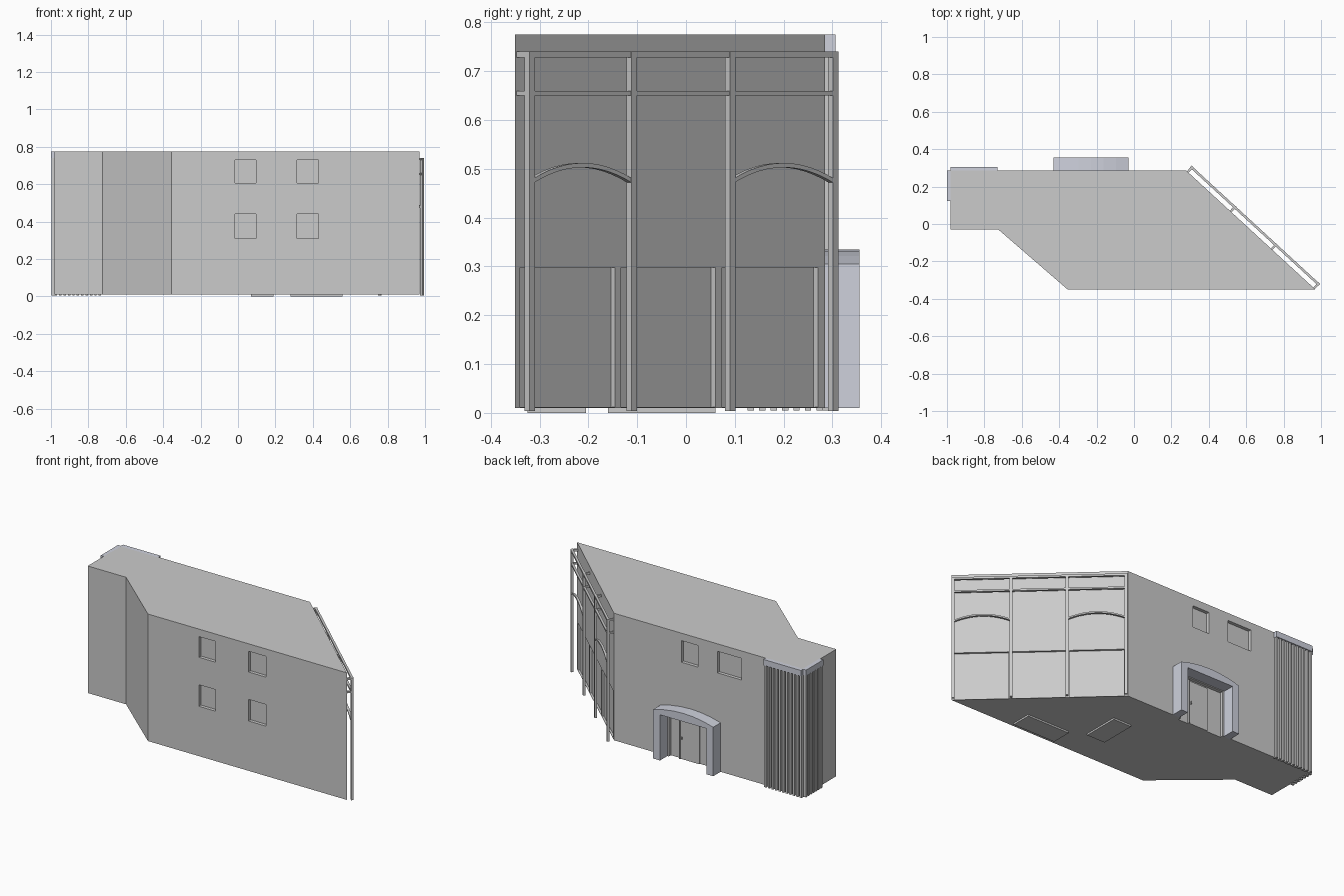
import bpy, bmesh, math
from mathutils import Matrix, Vector

if "Cube" in bpy.data.objects:
    bpy.data.objects.remove(bpy.data.objects["Cube"])

I4 = Matrix.Identity(4)
steel = bpy.data.materials.new("pale_trim")
steel.diffuse_color = (0.62, 0.64, 0.72, 1)
steel.use_nodes = True
steel.node_tree.nodes["Principled BSDF"].inputs["Base Color"].default_value = steel.diffuse_color


def finish(name, bm, mat=None):
    bmesh.ops.recalc_face_normals(bm, faces=bm.faces)
    me = bpy.data.meshes.new(name)
    bm.to_mesh(me)
    bm.free()
    ob = bpy.data.objects.new(name, me)
    bpy.context.collection.objects.link(ob)
    if mat:
        me.materials.append(mat)
    return ob


def add_box(bm, x, y, z, frame=I4):
    size = Matrix.Diagonal((x[1] - x[0], y[1] - y[0], z[1] - z[0], 1))
    centre = Vector((sum(x) / 2, sum(y) / 2, sum(z) / 2))
    bmesh.ops.create_cube(bm, size=1, matrix=frame @ Matrix.Translation(centre) @ size)


def boxes(name, items, frame=I4, mat=None):
    bm = bmesh.new()
    for x, y, z in items:
        add_box(bm, x, y, z, frame)
    return finish(name, bm, mat)


def add_prism(bm, pts, offset, frame=I4):
    verts = [bm.verts.new(frame @ Vector(p)) for p in pts]
    face = bm.faces.new(verts)
    ext = bmesh.ops.extrude_face_region(bm, geom=[face])
    moved = [v for v in ext["geom"] if isinstance(v, bmesh.types.BMVert)]
    bmesh.ops.translate(bm, verts=moved, vec=frame.to_3x3() @ Vector(offset))


# Slanted facade frame: x runs along the wall, y points outward
start, end = Vector((0.28, 0.285, 0)), Vector((0.97, -0.35, 0))
facade = Matrix.Translation(start) @ Matrix.Rotation(
    math.atan2(end.y - start.y, end.x - start.x), 4, 'Z')
length = (end - start).length

# Main building mass
outline = [(-0.98, 0.285), (-0.98, -0.03), (-0.725, -0.03),
           (-0.355, -0.35), (0.97, -0.35), (0.28, 0.285)]
bm = bmesh.new()
add_prism(bm, [(x, y, 0.01) for x, y in outline], (0, 0, 0.765))
body = finish("building_body", bm)

# Window, door and ground-floor glazing recesses
bm = bmesh.new()
for x in ((-0.015, 0.095), (0.315, 0.43)):
    for z in ((0.31, 0.44), (0.605, 0.73)):
        add_box(bm, x, (-0.4, -0.33), z)
for x in ((-0.28, -0.17), (-0.57, -0.41)):
    add_box(bm, x, (0.265, 0.34), (0.60, 0.73))
add_box(bm, (-0.375, -0.085), (0.265, 0.34), (-0.02, 0.28))
for t in ((0.022, 0.312), (0.332, 0.618), (0.635, 0.923)):
    add_box(bm, t, (-0.012, 0.05), (0.012, 0.298), facade)
cutter = finish("recess_cutter", bm)
cutter.hide_render = True
mod = body.modifiers.new("recesses", 'BOOLEAN')
mod.operation, mod.solver, mod.object = 'DIFFERENCE', 'EXACT', cutter
bpy.context.view_layer.objects.active = body
bpy.ops.object.modifier_apply(modifier=mod.name)
bpy.data.objects.remove(cutter)

# Free-standing frame in front of the slanted facade
posts = (0.01, 0.322, 0.62, 0.928)
near, far = 0.025, 0.039
levels = ((0.728, 0.74), (0.65, 0.66))
boxes("facade_posts", [((t - 0.008, t + 0.008), (near, far), (0.004, 0.74)) for t in posts], facade)
boxes("facade_beams", [((posts[0], posts[-1]), (near, far - 0.001), z) for z in levels], facade)
boxes("facade_ties", [((t - 0.006, t + 0.006), (-0.002, near + 0.002), z)
                      for t in posts for z in levels], facade)

# Shallow arches in the two outer bays
bm = bmesh.new()
for a, b in ((posts[0], posts[1]), (posts[2], posts[3])):
    n = 12
    top = [(a + (b - a) * i / n, near, 0.478 + 0.034 * (1 - (2 * i / n - 1) ** 2))
           for i in range(n + 1)]
    under = [(x, y, z - 0.009) for x, y, z in reversed(top)]
    add_prism(bm, top + under, (0, far - near - 0.001, 0), facade)
finish("facade_arches", bm)

# Rear entrance portal: two piers and an arched lintel
boxes("portal_piers", [((-0.43, -0.385), (0.28, 0.355), (0.01, 0.285)),
                       ((-0.075, -0.03), (0.28, 0.355), (0.01, 0.285))], mat=steel)
bm = bmesh.new()
n = 6
arch = [(-0.43 + 0.4 * i / n, 0.28, 0.305 + 0.03 * (1 - (2 * i / n - 1) ** 2)) for i in range(n + 1)]
add_prism(bm, arch + [(-0.03, 0.28, 0.285), (-0.43, 0.28, 0.285)], (0, 0.075, 0))
finish("portal_lintel", bm, steel)

# Door leaf, side panel and handle inside the portal
boxes("entrance_door", [((-0.28, -0.15), (0.26, 0.272), (0.01, 0.27)),
                        ((-0.155, -0.147), (0.26, 0.278), (0.01, 0.275))])
boxes("door_handle", [((-0.168, -0.162), (0.27, 0.28), (0.13, 0.145))])

# Vertical cladding slats wrapping the rear corner
slats = []
for i in range(11):
    x = -0.98 + 0.0235 * i
    slats.append(((x, x + 0.013), (0.28, 0.301), (0.005, 0.742)))
for i in range(7):
    y = 0.126 + 0.0235 * i
    slats.append(((-0.996, -0.975), (y, y + 0.013), (0.005, 0.742)))
boxes("corner_slats", slats)
boxes("cladding_cap", [((-0.98, -0.73), (0.28, 0.306), (0.74, 0.775)),
                       ((-1.0, -0.975), (0.122, 0.286), (0.74, 0.775))], mat=steel)

# Thin pads under the floor
boxes("floor_pads", [((0.28, 0.56), (-0.325, -0.205), (0.0, 0.012)),
                     ((0.07, 0.19), (-0.16, 0.06), (0.0, 0.012))])
